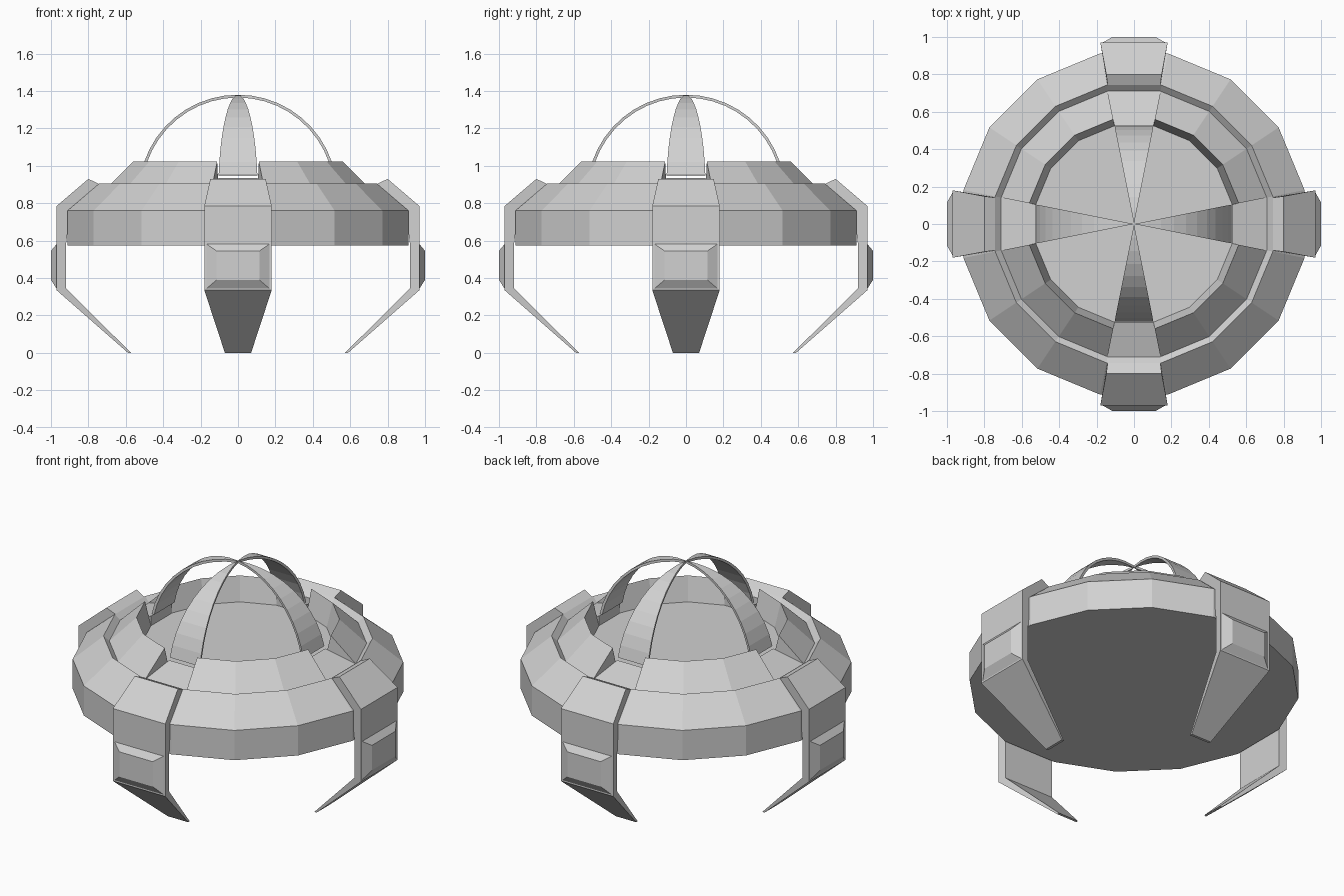
import bpy, bmesh, math
from mathutils import Matrix

cube = bpy.data.objects.get("Cube")
if cube:
    bpy.data.objects.remove(cube, do_unlink=True)

grey = bpy.data.materials.new("hull grey")
grey.use_nodes = True
colour = (0.64, 0.64, 0.64, 1)
grey.diffuse_color = colour
grey.node_tree.nodes["Principled BSDF"].inputs["Base Color"].default_value = colour

STEP = math.tau / 16            # sixteen flat sides
FLAT = math.cos(STEP / 2)       # flat radius to corner radius


def finish(name, bm):
    bmesh.ops.remove_doubles(bm, verts=bm.verts, dist=1e-5)
    bmesh.ops.recalc_face_normals(bm, faces=bm.faces)
    mesh = bpy.data.meshes.new(name)
    bm.to_mesh(mesh)
    bm.free()
    mesh.materials.append(grey)
    obj = bpy.data.objects.new(name, mesh)
    bpy.context.collection.objects.link(obj)
    return obj


def sweep(name, profile, sides, first=0.0):
    """Turn a closed (radius, height) profile through some of the 16 sides."""
    bm = bmesh.new()
    full = sides == 16
    rows = []
    for i in range(sides if full else sides + 1):
        a = first + i * STEP
        rows.append([bm.verts.new((r / FLAT * math.cos(a), r / FLAT * math.sin(a), z))
                     for r, z in profile])
    n = len(profile)
    for i in range(sides):
        a, b = rows[i], rows[(i + 1) % len(rows)]
        for j in range(n):
            k = (j + 1) % n
            if profile[j][0] == 0 and profile[k][0] == 0:
                continue
            bm.faces.new((a[j], a[k], b[k], b[j]))
    if not full:
        bm.faces.new(rows[0])
        bm.faces.new(rows[-1])
    bmesh.ops.remove_doubles(bm, verts=bm.verts, dist=1e-5)
    bmesh.ops.dissolve_degenerate(bm, edges=bm.edges, dist=1e-6)
    return finish(name, bm)


def leg(name, angle):
    """Bent plate leg: (radius, height, half width) round its side outline."""
    outline = [(0.97, 0.785, 0.18), (0.97, 0.335, 0.18), (0.588, 0, 0.07),
               (0.572, 0, 0.068), (0.92, 0.345, 0.171), (0.92, 0.575, 0.171),
               (0.90, 0.74, 0.168), (0.76, 0.86, 0.142), (0.742, 0.903, 0.141),
               (0.80, 0.93, 0.148)]
    bm = bmesh.new()
    left, right = [[bm.verts.new((r, s * w, z)) for r, z, w in outline] for s in (1, -1)]
    for j in range(len(outline)):
        k = (j + 1) % len(outline)
        bm.faces.new((left[j], left[k], right[k], right[j]))
    bm.faces.new(left)
    bm.faces.new(right)
    bm.transform(Matrix.Rotation(angle, 4, 'Z'))
    return finish(name, bm)


def leg_panel(name, angle):
    """Raised bevelled panel on the outside of a leg."""
    bm = bmesh.new()
    base = [bm.verts.new((0.969, y, z)) for y, z in
            ((-0.17, 0.342), (0.17, 0.342), (0.17, 0.583), (-0.17, 0.583))]
    top = [bm.verts.new((1.0, y, z)) for y, z in
           ((-0.115, 0.39), (0.115, 0.39), (0.115, 0.545), (-0.115, 0.545))]
    for j in range(4):
        k = (j + 1) % 4
        bm.faces.new((base[j], base[k], top[k], top[j]))
    bm.faces.new(top)
    bm.faces.new(base)
    bm.transform(Matrix.Rotation(angle, 4, 'Z'))
    return finish(name, bm)


# Saucer hull with a shallow groove and flat deck
sweep("hull", [(0, 0.575), (0.912, 0.575), (0.912, 0.76), (0.742, 0.905),
               (0.71, 0.875), (0, 0.875)], 16, STEP / 2)

# Dome rib profile: outer arc up, inner arc back down
R, CZ, T, N = 0.53, 0.85, 0.015, 10
start = math.asin(0.1 / R)
arc = [start + (math.pi / 2 - start) * i / N for i in range(N + 1)]
rib = [(R * math.cos(t) if i < N else 0, CZ + R * math.sin(t)) for i, t in enumerate(arc)]
rib += [((R - T) * math.cos(t) if i < N else 0, CZ + (R - T) * math.sin(t))
        for i, t in reversed(list(enumerate(arc)))]

# Four-fold parts: raised rim blocks, low ramps, ribs, legs and panels
for side, name in enumerate(("left", "back", "right", "front")):
    angle = side * math.pi / 2
    sweep("rim_block_" + name, [(0.71, 0.875), (0.56, 1.022), (0.525, 0.875)],
          3, angle + STEP / 2)
    sweep("ramp_" + name, [(0.71, 0.875), (0.525, 0.935), (0.525, 0.875)],
          1, angle - STEP / 2)
    sweep("dome_rib_" + name, rib, 1, angle - STEP / 2)
    leg("leg_" + name, angle)
    leg_panel("leg_panel_" + name, angle)
